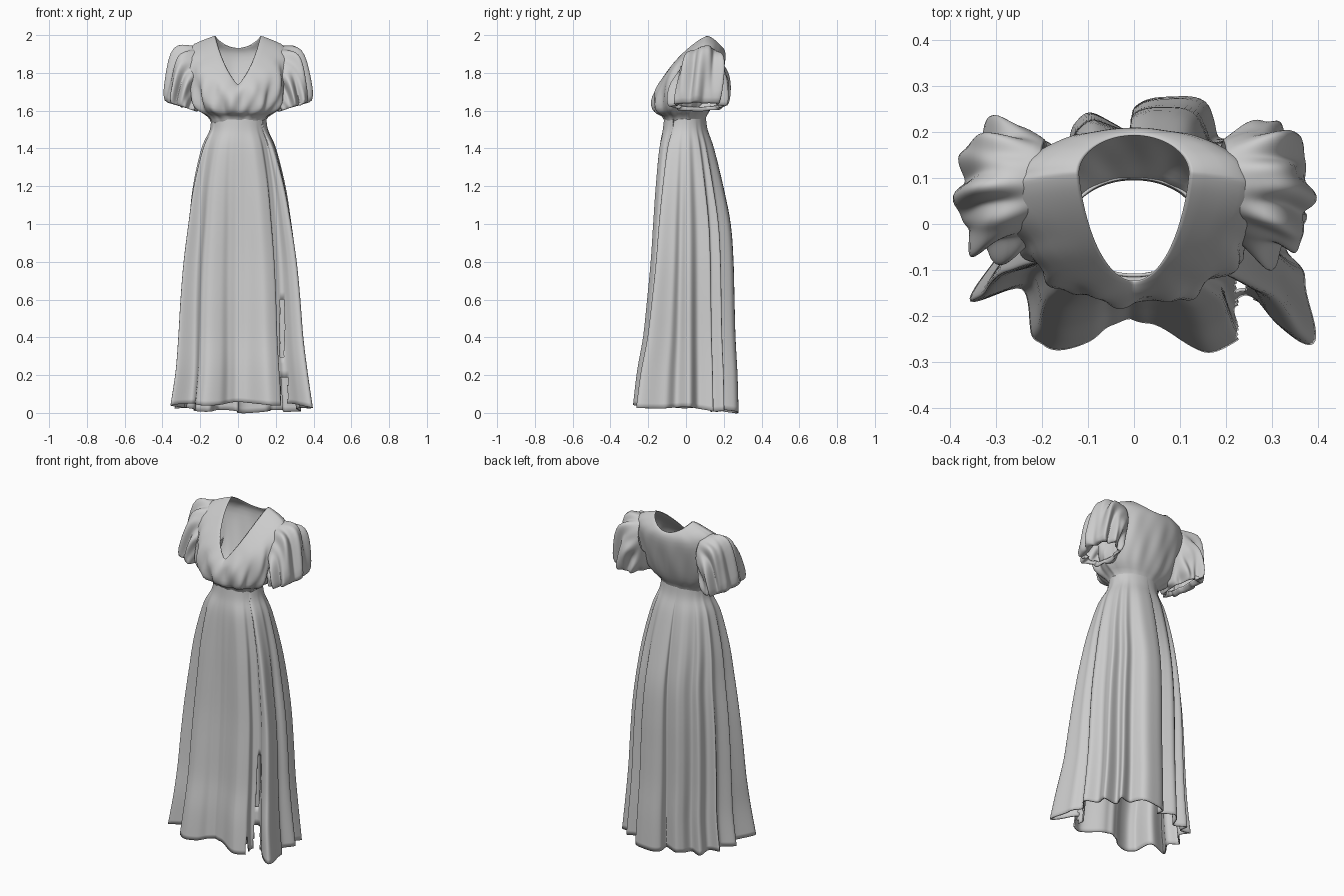
import bpy, math, random
from mathutils import Vector

if "Cube" in bpy.data.objects:
    bpy.data.objects.remove(bpy.data.objects["Cube"])

random.seed(4)


def loft(name, rings, subdiv=0, skip=None, thick=0.007):
    n = len(rings[0])
    verts = [p for r in rings for p in r]
    faces = []
    for j in range(len(rings) - 1):
        for i in range(n):
            k = (i + 1) % n
            f = (j * n + i, j * n + k, (j + 1) * n + k, (j + 1) * n + i)
            if skip and skip(sum((Vector(verts[v]) for v in f), Vector()) / 4):
                continue
            faces.append(f)
    me = bpy.data.meshes.new(name)
    me.from_pydata(verts, [], faces)
    ob = bpy.data.objects.new(name, me)
    bpy.context.collection.objects.link(ob)
    for p in me.polygons:
        p.use_smooth = True
    s = ob.modifiers.new("cloth_thickness", 'SOLIDIFY')
    s.thickness = thick
    s.offset = -1
    if subdiv:
        m = ob.modifiers.new("smooth", 'SUBSURF')
        m.levels = m.render_levels = subdiv
    return ob


def spline(pts, t, closed=False):
    """Catmull-Rom through points; t is measured in point steps."""
    n = len(pts)
    i = int(math.floor(t))
    if not closed:
        i = max(0, min(i, n - 2))
    u = t - i
    g = (lambda k: Vector(pts[k % n])) if closed else (lambda k: Vector(pts[max(0, min(k, n - 1))]))
    a, b, c, d = g(i - 1), g(i), g(i + 1), g(i + 2)
    return 0.5 * (2 * b + (c - a) * u + (2 * a - 5 * b + 4 * c - d) * u * u + (3 * b - a - 3 * c + d) * u ** 3)


# Skirt: folded hem outline blended up to a plain oval waist
HEM = [(0, -.21), (.06, -.23), (.15, -.28), (.21, -.25), (.205, -.18), (.25, -.17), (.30, -.23),
       (.36, -.26), (.345, -.12), (.31, -.05), (.345, .02), (.29, .07), (.31, .14), (.23, .14),
       (.24, .20), (.17, .19), (.15, .26), (.06, .28), (0, .25), (-.01, .20), (-.08, .24),
       (-.13, .22), (-.15, .16), (-.22, .19), (-.24, .12), (-.31, .12), (-.27, .06), (-.33, 0),
       (-.29, -.06), (-.355, -.17), (-.24, -.14), (-.225, -.22), (-.19, -.27), (-.10, -.26), (-.05, -.22)]
# z, left, right, front, back, fold amount
SIZES = [(1.57, .145, .15, .115, .105, 0), (1.50, .15, .16, .125, .115, .08), (1.40, .198, .205, .15, .15, .3),
         (1.20, .247, .258, .168, .20, .5), (1.0, .273, .292, .18, .24, .65), (.8, .297, .32, .192, .255, .73),
         (.6, .312, .337, .21, .26, .8), (.4, .322, .35, .23, .265, .87), (.2, .334, .37, .26, .275, .95),
         (.0, .36, .395, .28, .28, 1)]
N = 280
rings = []
for j in range(46):
    z, xl, xr, yf, yb, w = spline(SIZES, j * 9 / 45)
    ring = []
    for i in range(N):
        h = spline(HEM, i * len(HEM) / N, True)
        a = math.atan2(h.y, h.x)
        # even out the angle so the waist stays round
        b = -math.pi / 2 + 2 * math.pi * i / N
        da = (a - b + math.pi) % (2 * math.pi) - math.pi
        a = b + da * .7
        c, s = math.cos(a), math.sin(a)
        ex, ey = c * (xr if c > 0 else xl), s * (yb if s > 0 else yf)
        hx = h.x / .365 * xr if h.x > 0 else h.x / .355 * xl
        hy = h.y / .28 * (yb if s > 0 else yf)
        ripple = 1 + .012 * w * math.sin(52 * math.pi * i / N + math.sin(i * .2))
        x, y = (ex * (1 - w) + hx * w) * ripple, (ey * (1 - w) + hy * w) * ripple
        hem_lift = (.028 - .022 * math.sin(b) + .008 * math.sin(7 * b)) * max(0, 1 - z / .4)
        ring.append((x, y, z + hem_lift))
    rings.append(ring[::-1])


def slit(p):
    lower = p.z < .17 and .225 < p.x < .262
    upper = .28 < p.z < .58 and .222 < p.x < .245
    return p.y < -.08 and (lower or upper)


loft("skirt", rings, skip=slit)

# Bodice: (half width, side y, side z, front y, front z, back y, back z, fold depth, V amount)
BODICE = [(.143, 0, 1.53, -.112, 1.53, .10, 1.53, 0, 0),
          (.15, 0, 1.57, -.12, 1.575, .105, 1.57, .03, 0),
          (.215, 0, 1.60, -.155, 1.58, .13, 1.60, .07, 0),
          (.245, .01, 1.65, -.172, 1.605, .155, 1.66, .11, 0),
          (.26, .03, 1.74, -.176, 1.65, .18, 1.74, .10, 0),
          (.275, .05, 1.84, -.17, 1.69, .20, 1.82, .07, .3),
          (.275, .085, 1.938, -.157, 1.715, .212, 1.885, .02, .6),
          (.19, .105, 1.972, -.14, 1.73, .207, 1.92, .008, .9),
          (.118, .11, 2.0, -.125, 1.74, .195, 1.935, 0, 1)]
M = 112
rings = []
for hw, ys, zs, yf, zf, yb, zb, fold, vee in BODICE:
    ring = []
    for i in range(M):
        a = 2 * math.pi * i / M
        c, s = math.cos(a), math.sin(a)
        q = qy = qz = abs(c)
        y1, z1, p = (yf, zf, 1.1) if c > 0 else (yb, zb, 1.7)
        if c > 0:
            # sharpen the front neckline into a V
            lin = abs(math.asin(s)) / (math.pi / 2)
            qz = q + vee * .6 * ((1 - lin) - q)
            s += vee * .5 * (math.copysign(lin, s) - s)
            qy = q ** .85
        amp = fold * (1 if c > -.2 else .3)
        f = 1 + amp * (math.sin(11 * a + 9 * zs) * .6 + math.sin(19 * a - 16 * zs) * .4)
        ring.append((hw * s * f, (ys + (y1 - ys) * qy) * f, zs + (z1 - zs) * qz ** p))
    rings.append(ring)
loft("bodice", rings, subdiv=1)

# Puff sleeves: (top x, top z, bottom x, bottom z, centre y, half depth, fold depth)
SLEEVE = [(.20, 1.94, .18, 1.72, .085, .09, 0),
          (.25, 1.944, .185, 1.67, .082, .11, .03),
          (.29, 1.944, .19, 1.635, .08, .125, .10),
          (.335, 1.925, .195, 1.615, .078, .137, .16),
          (.36, 1.85, .205, 1.605, .077, .145, .20),
          (.375, 1.76, .215, 1.60, .075, .147, .21),
          (.392, 1.67, .22, 1.595, .075, .147, .19),
          (.375, 1.63, .23, 1.597, .075, .135, .15),
          (.33, 1.66, .235, 1.62, .075, .11, .10)]


def sleeve(name, side):
    ph = random.uniform(0, 6)
    rings = []
    for k, (tx, tz, bx, bz, yc, ry, fold) in enumerate(SLEEVE):
        ring = []
        for i in range(96):
            a = 2 * math.pi * i / 96
            u = math.cos(a)
            wave = math.sin(8 * a + ph + .25 * k) * .65 + math.sin(13 * a - ph - .5 * k) * .35
            f = 1 + fold * (wave - .15)
            # the hanging lower edge keeps its length
            g = f if u > 0 else 1 + (f - 1) * .4
            x = (tx + bx) / 2 + (tx - bx) / 2 * u * g
            z = (tz + bz) / 2 + (tz - bz) / 2 * u * g
            y = yc + ry * math.sin(a) * f + .1 * (z - 1.75)
            ring.append((side * x, y, z))
        rings.append(ring if side < 0 else ring[::-1])
    loft(name, rings, subdiv=1)


sleeve("left_sleeve", -1)
sleeve("right_sleeve", 1)
